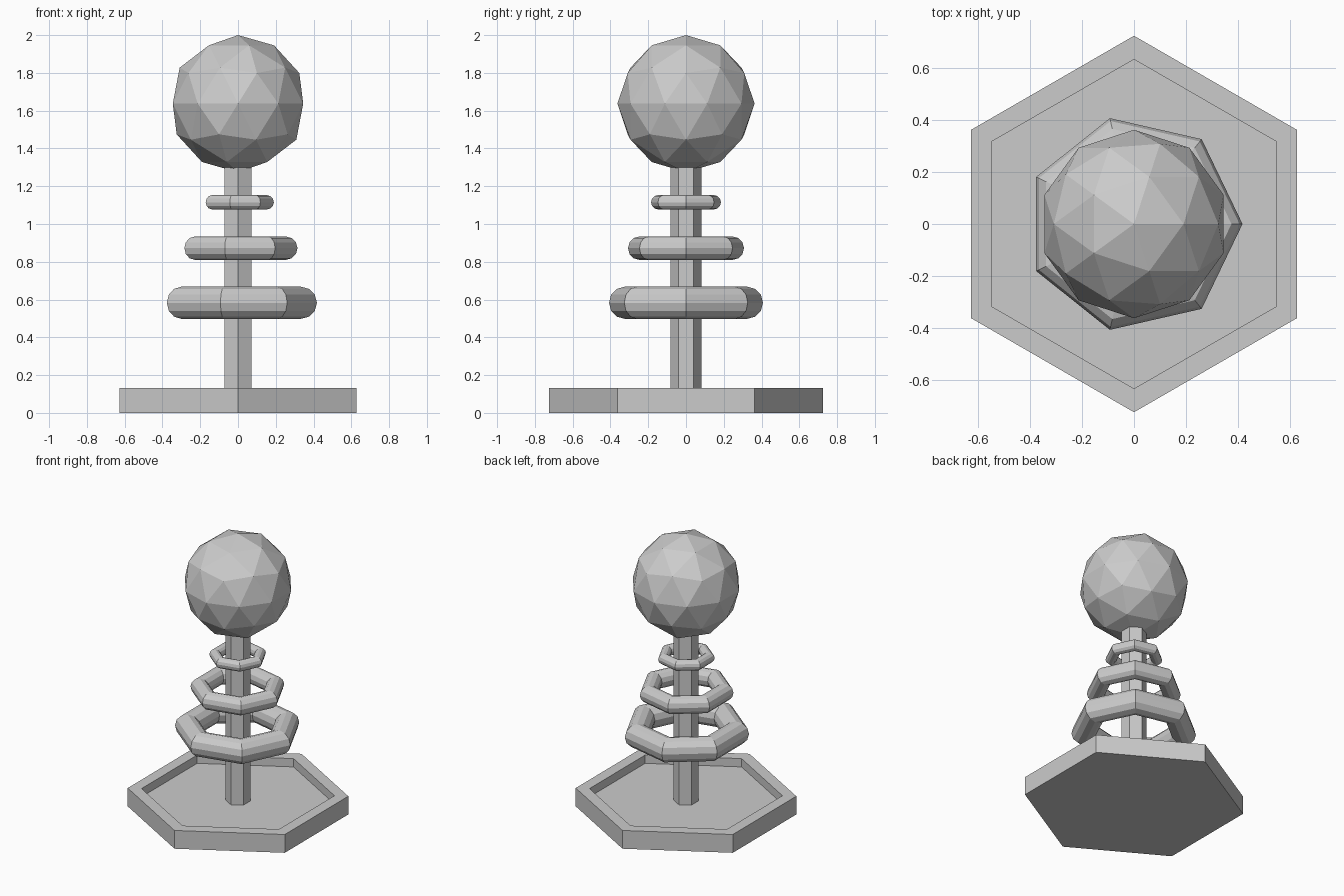
import bpy, bmesh

if "Cube" in bpy.data.objects:
    bpy.data.objects.remove(bpy.data.objects["Cube"])


def hex_prism(name, radius, z0, z1):
    bpy.ops.mesh.primitive_cylinder_add(vertices=6, radius=radius, depth=z1 - z0,
                                        location=(0, 0, (z0 + z1) / 2))
    obj = bpy.context.object
    obj.name = name
    return obj


# Hexagonal base tray with a recessed top
base = hex_prism("base", 0.725, 0.0, 0.132)
bm = bmesh.new()
bm.from_mesh(base.data)
bm.normal_update()
top = next(f for f in bm.faces if f.normal.z > 0.9)
bmesh.ops.inset_region(bm, faces=[top], thickness=0.091)
floor = bmesh.ops.extrude_discrete_faces(bm, faces=[top])["faces"][0]
bmesh.ops.translate(bm, verts=floor.verts, vec=(0, 0, -0.06))
bm.to_mesh(base.data)
bm.free()

# Hexagonal post standing on the tray floor
hex_prism("post", 0.082, 0.072, 1.30)

# Three seven-sided rings shrinking upwards
rings = [("lower_ring", 0.333, 0.085, 0.583),
         ("middle_ring", 0.253, 0.062, 0.872),
         ("upper_ring", 0.152, 0.038, 1.115)]
for name, major, minor, z in rings:
    bpy.ops.mesh.primitive_torus_add(major_segments=7, minor_segments=12,
                                     major_radius=major, minor_radius=minor,
                                     location=(0, 0, z))
    bpy.context.object.name = name
    bpy.ops.object.shade_flat()

# Faceted ball on top
bpy.ops.mesh.primitive_ico_sphere_add(subdivisions=2, radius=0.363, location=(0, 0, 1.637))
bpy.context.object.name = "ball"
